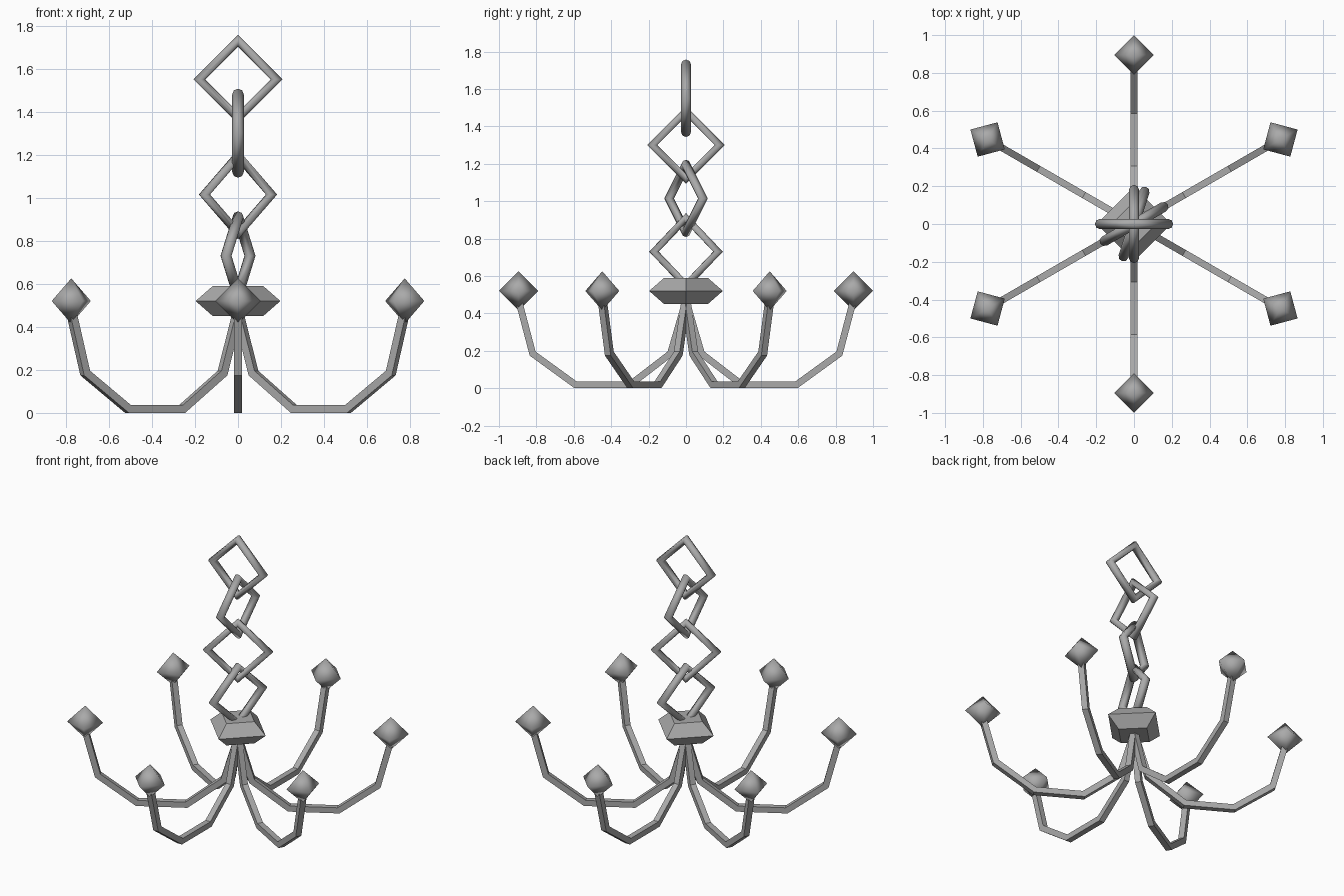
import bpy
import bmesh
from math import cos, sin, pi, radians
from mathutils import Matrix, Vector

if "Cube" in bpy.data.objects:
    bpy.data.objects.remove(bpy.data.objects["Cube"])

# One plain grey metal for everything
GREY = (0.4, 0.4, 0.4, 1)
metal = bpy.data.materials.new("grey_metal")
metal.use_nodes = True
metal.diffuse_color = GREY
metal.node_tree.nodes["Principled BSDF"].inputs["Base Color"].default_value = GREY


def add_object(name, bm, smooth=False):
    bmesh.ops.recalc_face_normals(bm, faces=bm.faces)
    for face in bm.faces:
        face.smooth = smooth
    mesh = bpy.data.meshes.new(name)
    bm.to_mesh(mesh)
    bm.free()
    mesh.materials.append(metal)
    obj = bpy.data.objects.new(name, mesh)
    bpy.context.collection.objects.link(obj)
    return obj


def bridge(bm, a, b):
    n = len(a)
    for i in range(n):
        bm.faces.new((a[i], a[(i + 1) % n], b[(i + 1) % n], b[i]))


# Chain link: a diamond-shaped ring with a round tube
def chain_link(name, z, turn, major=0.18, tube=0.027, sides=8):
    bm = bmesh.new()
    rings = []
    for k in range(4):
        a = k * pi / 2
        ring = []
        for j in range(sides):
            t = 2 * pi * j / sides
            r = major + tube * cos(t)
            ring.append(bm.verts.new((r * cos(a), tube * sin(t), r * sin(a))))
        rings.append(ring)
    for k in range(4):
        bridge(bm, rings[k], rings[(k + 1) % 4])
    obj = add_object(name, bm, True)
    obj.location.z = z
    obj.rotation_euler.z = radians(turn)


# Arm: square bar swept along a bent path with mitred corners
ARM_PATH = [(0, 0.47), (0.083, 0.185), (0.3, 0.018),
            (0.59, 0.018), (0.82, 0.185), (0.895, 0.47)]


def arm(name, turn, half=0.018):
    pts = [Vector(p) for p in ARM_PATH]
    dirs = [(b - a).normalized() for a, b in zip(pts, pts[1:])]
    bm = bmesh.new()
    rings = []
    for i, p in enumerate(pts):
        d0, d1 = dirs[max(i - 1, 0)], dirs[min(i, len(dirs) - 1)]
        mid = (d0 + d1).normalized()
        off = Vector((-mid.y, mid.x)) * half / mid.dot(d1)
        rings.append([bm.verts.new((q.x, side, q.y)) for q, side in
                      ((p + off, half), (p + off, -half), (p - off, -half), (p - off, half))])
    for a, b in zip(rings, rings[1:]):
        bridge(bm, a, b)
    bm.faces.new(rings[0])
    bm.faces.new(rings[-1])
    add_object(name, bm).rotation_euler.z = turn


# Bulb: eight-faced gem at the arm tip
def bulb(name, turn, reach=0.895, radius=0.105):
    bm = bmesh.new()
    bmesh.ops.create_uvsphere(bm, u_segments=4, v_segments=2, radius=radius)
    obj = add_object(name, bm, True)
    obj.rotation_euler.z = turn
    obj.location = Matrix.Rotation(turn, 3, "Z") @ Vector((reach, 0, 0.52))


# Hub: four-sided block bevelled above and below its waist
def hub():
    bm = bmesh.new()
    rings = [[bm.verts.new((r * cos(k * pi / 2), r * sin(k * pi / 2), z)) for k in range(4)]
             for r, z in ((0.117, 0.45), (0.197, 0.52), (0.117, 0.59))]
    bridge(bm, rings[0], rings[1])
    bridge(bm, rings[1], rings[2])
    bm.faces.new(rings[0])
    bm.faces.new(rings[2])
    add_object("hub", bm)


hub()
for n, (height, angle) in enumerate([(1.55, 0), (1.3, 90), (1.015, 30), (0.73, 72)], 1):
    chain_link(f"chain_link_{n}", height, angle)
for n in range(6):
    turn = pi / 6 + n * pi / 3
    arm(f"arm_{n + 1}", turn)
    bulb(f"bulb_{n + 1}", turn)
